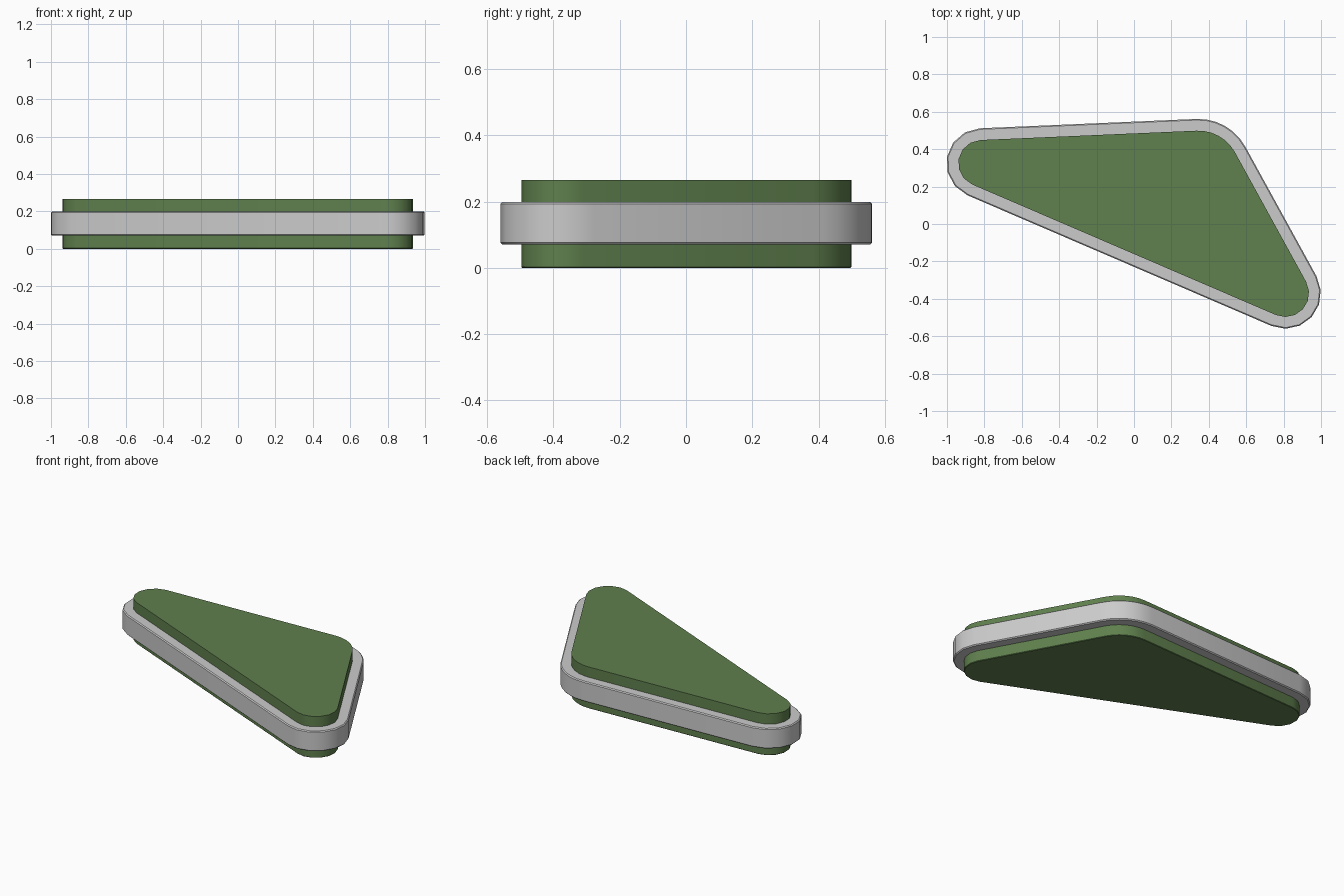
import bpy, bmesh, math

if "Cube" in bpy.data.objects:
    bpy.data.objects.remove(bpy.data.objects["Cube"])

# Rounded corners of the outer outline, counter-clockwise: centre x, y, radius
CORNERS = [(-0.816, 0.325, 0.187), (0.809, -0.370, 0.190), (0.345, 0.277, 0.285)]
STEPS = 6


def tangent_angle(a, b):
    """Outward normal angle of the straight edge joining two corner circles."""
    dx, dy = b[0] - a[0], b[1] - a[1]
    return math.atan2(dy, dx) - math.acos((a[2] - b[2]) / math.hypot(dx, dy))


def outline(inset):
    pts = []
    for i, c in enumerate(CORNERS):
        start = tangent_angle(CORNERS[i - 1], c)
        sweep = (tangent_angle(c, CORNERS[(i + 1) % 3]) - start) % math.tau
        for k in range(STEPS + 1):
            t = start + sweep * k / STEPS
            r = c[2] - inset
            pts.append((c[0] + r * math.cos(t), c[1] + r * math.sin(t)))
    return pts


def loft(name, profile, closed, color=None):
    """Stack outlines given as (inset, z); closed joins last to first, else caps."""
    bm = bmesh.new()
    rings = [[bm.verts.new((x, y, z)) for x, y in outline(d)] for d, z in profile]
    n = len(rings[0])
    pairs = list(zip(rings, rings[1:]))
    if closed:
        pairs.append((rings[-1], rings[0]))
    else:
        bm.faces.new(rings[0][::-1])
        bm.faces.new(rings[-1])
    for a, b in pairs:
        for i in range(n):
            j = (i + 1) % n
            bm.faces.new((a[i], a[j], b[j], b[i]))
    bmesh.ops.recalc_face_normals(bm, faces=bm.faces[:])
    me = bpy.data.meshes.new(name)
    bm.to_mesh(me)
    bm.free()
    ob = bpy.data.objects.new(name, me)
    bpy.context.collection.objects.link(ob)
    if color:
        mat = bpy.data.materials.new(name + "_color")
        mat.diffuse_color = color
        mat.use_nodes = True
        mat.node_tree.nodes["Principled BSDF"].inputs["Base Color"].default_value = mat.diffuse_color
        me.materials.append(mat)
    bpy.ops.object.select_all(action='DESELECT')
    ob.select_set(True)
    bpy.context.view_layer.objects.active = ob
    bpy.ops.object.shade_smooth_by_angle(angle=math.radians(32))
    return ob


# Green slab running through the rim
G = 0.063
loft("green_slab", [(G + 0.003, 0), (G, 0.003), (G, 0.265)], False,
     (0.115, 0.215, 0.075, 1))

# Grey rim band with finely bevelled outer edges
B = 0.006
loft("grey_rim", [(G + 0.01, 0.07), (B, 0.07), (0, 0.07 + B),
                  (0, 0.199 - B), (B, 0.199), (G + 0.01, 0.199)], True)
